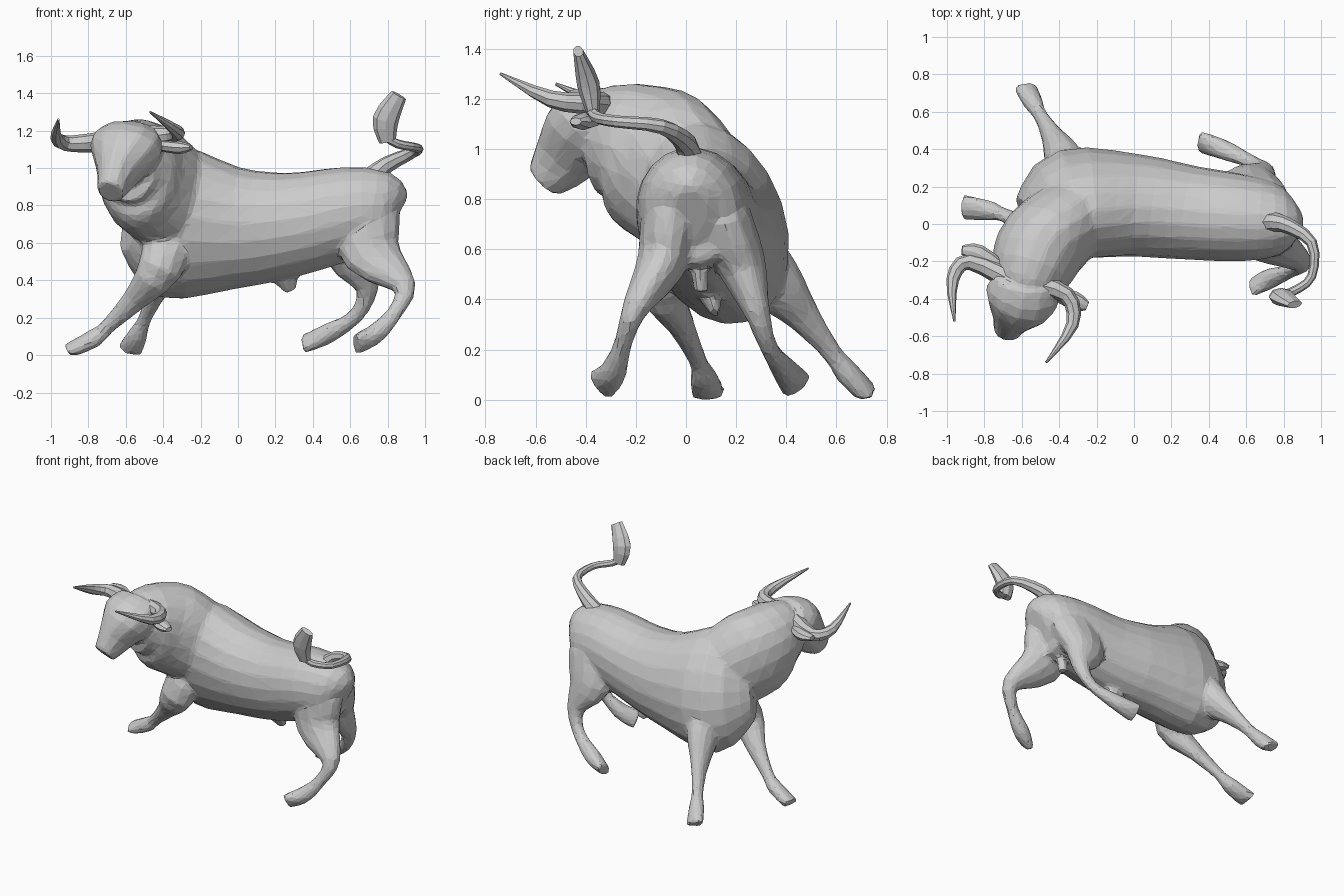
import bpy, bmesh, math
from mathutils import Vector

cube = bpy.data.objects.get("Cube")
if cube:
    bpy.data.objects.remove(cube)

grey = bpy.data.materials.new("plain_grey")
grey.use_nodes = True
grey.diffuse_color = (0.6, 0.6, 0.6, 1)
shader = grey.node_tree.nodes["Principled BSDF"]
shader.inputs["Base Color"].default_value = grey.diffuse_color

ACROSS = Vector((1, 0, 0))
DEEP = Vector((0, 1, 0))
UPWARD = Vector((0, 0, 1))


def flowing(stations, steps=3):
    """Resample stations along a smooth curve that passes through each of them."""
    knots = [Vector(station) for station in stations]
    padded = [knots[0]] + knots + [knots[-1]]
    result = []
    for before, start, end, after in zip(padded, padded[1:], padded[2:], padded[3:]):
        leave, arrive = (end - before) / 2, (after - start) / 2
        for step in range(steps):
            t = step / steps
            blend = t * t * (3 - 2 * t)
            result.append(start.lerp(end, blend)
                          + leave * t * (1 - t) ** 2 - arrive * t * t * (1 - t))
    return result + [knots[-1]]


def loft(mesh, stations, up, up_end=None, sides=12):
    """Skin elliptical rings; a station is a centre, a half width and a half height."""
    path = flowing(stations)
    centres = [Vector(station[:3]) for station in path]
    last = len(path) - 1
    rings = []
    for i, (centre, station) in enumerate(zip(centres, path)):
        tangent = centres[min(i + 1, last)] - centres[max(i - 1, 0)]
        tangent.normalize()
        side = tangent.cross(up.lerp(up_end or up, i / last)).normalized()
        height = side.cross(tangent)
        ring = []
        for k in range(sides):
            angle = math.tau * k / sides
            point = (centre + side * station[3] * math.cos(angle)
                     + height * station[4] * math.sin(angle))
            point.z = max(point.z, 0)
            ring.append(mesh.verts.new(point))
        rings.append(ring)
    for lower, upper in zip(rings, rings[1:]):
        for k in range(sides):
            after = (k + 1) % sides
            mesh.faces.new((lower[k], lower[after], upper[after], upper[k]))
    mesh.faces.new(reversed(rings[0]))
    mesh.faces.new(rings[-1])


def shaped(points, widths, heights):
    """Join a path with its shared width and height profiles."""
    return [(*point, width, height)
            for point, width, height in zip(points, widths, heights)]


def finish(name, mesh):
    bmesh.ops.recalc_face_normals(mesh, faces=mesh.faces)
    data = bpy.data.meshes.new(name)
    mesh.to_mesh(data)
    mesh.free()
    data.materials.append(grey)
    built = bpy.data.objects.new(name, data)
    bpy.context.collection.objects.link(built)
    return built


def part(name, points, widths, heights, up=UPWARD):
    mesh = bmesh.new()
    loft(mesh, shaped(points, widths, heights), up, sides=8)
    finish(name, mesh)


body = bmesh.new()

# torso, leaning into the turn toward the shoulders
loft(body, [(.85, .02, .74, .07, .12), (.79, .02, .76, .18, .22), (.6, .03, .76, .23, .25),
            (.3, .06, .7, .25, .28), (0, .1, .68, .27, .33),
            (-.36, .11, .71, .27, .42), (-.57, .04, .74, .1, .2)],
     UPWARD - DEEP * .1, UPWARD - DEEP * .4, sides=20)

# neck and hump
loft(body, [(-.3, .06, .79, .22, .28), (-.48, -.1, .94, .24, .31),
            (-.55, -.25, 1.02, .22, .25), (-.59, -.37, 1.02, .15, .2)], UPWARD, sides=18)

# head, from poll to muzzle
loft(body, [(-.58, -.3, 1.19, .16, .09), (-.6, -.39, 1.1, .2, .16),
            (-.65, -.49, .96, .11, .13), (-.68, -.57, .87, .075, .08)], UPWARD - DEEP * .3)

# legs, each from its root to the toe, sharing one profile per pair
leg_widths = (.12, .1, .055, .036, .055, .07)
front_depths = (.14, .12, .07, .042, .05, .04)
hind_depths = (.19, .16, .065, .042, .055, .035)
right_front_leg = [(-.36, 0, .66), (-.42, -.1, .46), (-.55, -.02, .3),
                   (-.7, .05, .15), (-.77, .07, .09), (-.91, .09, .02)]
left_front_leg = [(-.32, .2, .66), (-.38, .35, .47), (-.44, .47, .33),
                  (-.5, .58, .19), (-.54, .65, .1), (-.58, .73, .02)]
left_hind_leg = [(.64, .14, .73), (.62, .22, .54), (.69, .28, .36),
                 (.63, .33, .21), (.47, .4, .11), (.35, .44, .06)]
right_hind_leg = [(.68, -.06, .73), (.72, -.1, .54), (.89, -.2, .37),
                  (.84, -.25, .23), (.73, -.29, .11), (.63, -.34, .06)]
for leg, depths, facing in ((right_front_leg, front_depths, ACROSS),
                            (left_front_leg, front_depths, DEEP),
                            (left_hind_leg, hind_depths, ACROSS),
                            (right_hind_leg, hind_depths, ACROSS)):
    loft(body, shaped(leg, leg_widths, depths), facing)

# belly point and rear underside
loft(body, [(.24, .08, .46, .06, .1), (.28, .12, .34, .02, .03)], ACROSS)
loft(body, [(.68, .05, .6, .04, .05), (.66, .06, .43, .03, .03)], ACROSS)

# fuse the masses into one skin, then reduce to broad facets
skin = finish("body", body)
fuse = skin.modifiers.new("fuse", 'REMESH')
fuse.mode = 'VOXEL'
fuse.voxel_size = .014
soften = skin.modifiers.new("soften", 'SMOOTH')
soften.iterations = 5
facet = skin.modifiers.new("facet", 'DECIMATE')
facet.ratio = .06

# horns, tapering to upturned tips
horn_radii = (.06, .045, .034, .006)
part("right_horn", [(-.64, -.31, 1.15), (-.88, -.2, 1.13),
                    (-.97, -.3, 1.16), (-.96, -.52, 1.26)], horn_radii, horn_radii)
part("left_horn", [(-.56, -.31, 1.17), (-.36, -.38, 1.18),
                   (-.33, -.54, 1.2), (-.47, -.74, 1.3)], horn_radii, horn_radii)

# ears
ear_widths, ear_heights = (.03, .05, .025), (.025, .035, .015)
part("right_ear", [(-.66, -.27, 1.12), (-.83, -.16, 1.13), (-.92, -.14, 1.14)],
     ear_widths, ear_heights)
part("left_ear", [(-.48, -.34, 1.13), (-.32, -.41, 1.11), (-.25, -.44, 1.11)],
     ear_widths, ear_heights)

# tail and its tuft
tail_radii = (.06, .045, .03, .024, .024, .02)
part("tail", [(.69, .01, .93), (.8, 0, 1.02), (.95, -.1, 1.09),
              (.95, -.28, 1.11), (.85, -.36, 1.13), (.77, -.38, 1.18)], tail_radii, tail_radii)
part("tail_tuft", [(.8, -.37, 1.14), (.79, -.39, 1.26), (.86, -.43, 1.39)],
     (.025, .045, .02), (.045, .07, .045), ACROSS)
